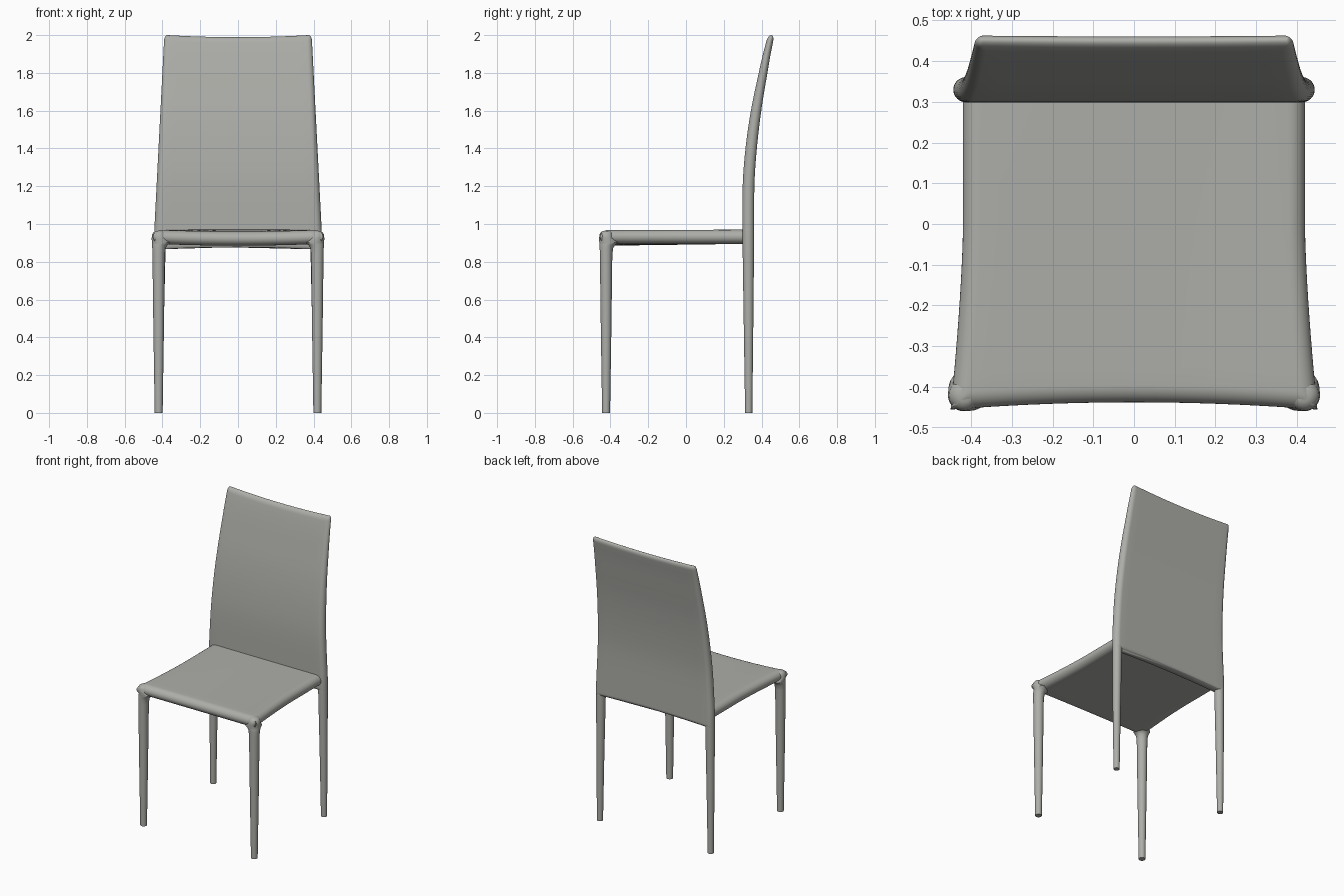
import bpy, bmesh, math
from mathutils import Vector

if "Cube" in bpy.data.objects:
    bpy.data.objects.remove(bpy.data.objects["Cube"])

leather = bpy.data.materials.new("warm grey leather")
leather.diffuse_color = (0.42, 0.42, 0.395, 1)
leather.use_nodes = True
leather.node_tree.nodes["Principled BSDF"].inputs["Base Color"].default_value = leather.diffuse_color


def finish(name, bm):
    bmesh.ops.remove_doubles(bm, verts=bm.verts, dist=1e-5)
    bmesh.ops.recalc_face_normals(bm, faces=bm.faces)
    me = bpy.data.meshes.new(name)
    bm.to_mesh(me)
    bm.free()
    me.materials.append(leather)
    ob = bpy.data.objects.new(name, me)
    bpy.context.collection.objects.link(ob)
    bpy.ops.object.select_all(action='DESELECT')
    ob.select_set(True)
    bpy.context.view_layer.objects.active = ob
    bpy.ops.object.shade_smooth_by_angle(angle=math.radians(42))
    return ob


def stations(length, r, round_start=True, round_end=True, n=16, k=8):
    """Positions 0..length, packed near rounded ends."""
    edge = [r * (1 - math.cos(math.pi / 2 * i / k)) for i in range(k)]
    a, b = (r if round_start else 0), length - (r if round_end else 0)
    out = edge[:] if round_start else []
    out += [a + (b - a) * i / n for i in range(n + 1)]
    return out + ([length - e for e in reversed(edge)] if round_end else [])


def bulge(d, r):
    """Quarter-circle rise (0..1) at distance d from an edge."""
    d = min(max(d, 0), r)
    return math.sqrt(max(0, 1 - (1 - d / r) ** 2))


def slab(name, us, vs, point):
    bm = bmesh.new()
    for side in (-1, 1):
        g = [[bm.verts.new(point(u, v, side)) for v in vs] for u in us]
        for i in range(len(us) - 1):
            for j in range(len(vs) - 1):
                bm.faces.new((g[i][j], g[i + 1][j], g[i + 1][j + 1], g[i][j + 1]))
    return finish(name, bm)


def lerp_table(table, z):
    """Smooth (Catmull-Rom) lookup in a list of (z, value)."""
    n = len(table)
    i = max(k for k in range(n - 1) if k == 0 or table[k][0] <= z)
    (z0, p1), (z1, p2) = table[i], table[i + 1]
    t = (z - z0) / (z1 - z0)

    def slope(k):
        a, b = table[max(k - 1, 0)], table[min(k + 1, n - 1)]
        return (b[1] - a[1]) / (b[0] - a[0]) * (z1 - z0)
    return ((2*t**3 - 3*t*t + 1) * p1 + (t**3 - 2*t*t + t) * slope(i)
            + (3*t*t - 2*t**3) * p2 + (t**3 - t*t) * slope(i + 1))


# Seat: thin pad, concave sides and front, rounded front and side rims
R, SW, SD = 0.042, 0.84, 0.77


def seat_point(u, v, side):
    s = u / (SW / 2) - 1
    front = -0.438 - 0.018 * s * s
    y = front + v / SD * (0.325 - front)
    hx = 0.42 + 0.03 * max(0, -y / 0.45) ** 1.5
    h = 0.0375 * bulge(min(u, SW - u, v), R)
    sag = 0.010 * (1 - s * s) * (1 - v / SD)
    return Vector((s * hx, y, 0.9325 + side * h - sag))


slab("seat", stations(SW, R), stations(SD, R, True, False), seat_point)

# Backrest: tapered panel that leans back towards the top
BR, BW, BH = 0.03, 0.83, 1.135
lean = [(0.86, 0.330), (1.2, 0.331), (1.4, 0.345), (1.6, 0.371),
        (1.8, 0.408), (1.9, 0.428), (2.0, 0.451)]
thick = [(0.86, 0.031), (1.2, 0.031), (1.5, 0.029), (1.8, 0.023), (2.0, 0.017)]


def back_point(u, v, side):
    s = u / (BW / 2) - 1
    w = v / BH
    z0 = 0.865 + 0.012 * (1 - s * s)
    z1 = 2.0 - 0.011 * (1 - s * s)
    z = z0 + w * (z1 - z0)
    hx = 0.444 - 0.054 * max(0, (z - 0.95) / 1.05)
    hx -= 0.016 * (1 - bulge(BH - v, 0.03))
    h = lerp_table(thick, z) * bulge(min(u, BW - u, BH - v, v + 0.012), BR)
    return Vector((s * hx, lerp_table(lean, z) + side * h, z))


back = slab("backrest", stations(BW, BR), stations(BH, BR, True, True, 28), back_point)
bm = bmesh.new()
bm.from_mesh(back.data)
bmesh.ops.holes_fill(bm, edges=[e for e in bm.edges if e.is_boundary], sides=0)
bm.to_mesh(back.data)
bm.free()


# Legs: round tapered tubes lofted through (z, centre x, centre y, radius)
def leg(name, sx, rings, n=28):
    bm = bmesh.new()
    loops = []
    for z, cx, cy, r in rings:
        loops.append([bm.verts.new((sx * (cx + r * math.cos(2 * math.pi * i / n)),
                                    cy + r * math.sin(2 * math.pi * i / n), z))
                      for i in range(n)])
    for a, b in zip(loops, loops[1:]):
        for i in range(n):
            bm.faces.new((a[i], a[(i + 1) % n], b[(i + 1) % n], b[i]))
    bm.faces.new(loops[0])
    bm.faces.new(loops[-1])
    finish(name, bm)


front_rings = [(z, c, -c - 0.003, r) for z, c, r in (
    (0, 0.42, 0.021), (0.45, 0.42, 0.028), (0.84, 0.42, 0.033), (0.875, 0.418, 0.036),
    (0.890, 0.413, 0.042), (0.902, 0.404, 0.052), (0.925, 0.418, 0.039),
    (0.945, 0.418, 0.037), (0.957, 0.417, 0.030), (0.964, 0.416, 0.018))]
rear_rings = [(0, 0.42, 0.332, 0.019), (0.45, 0.418, 0.331, 0.025),
              (0.85, 0.414, 0.33, 0.030), (0.93, 0.413, 0.33, 0.0305),
              (0.96, 0.411, 0.33, 0.025)]
for sx, side in ((-1, "left"), (1, "right")):
    leg("front_leg_" + side, sx, front_rings)
    leg("rear_leg_" + side, sx, rear_rings)
